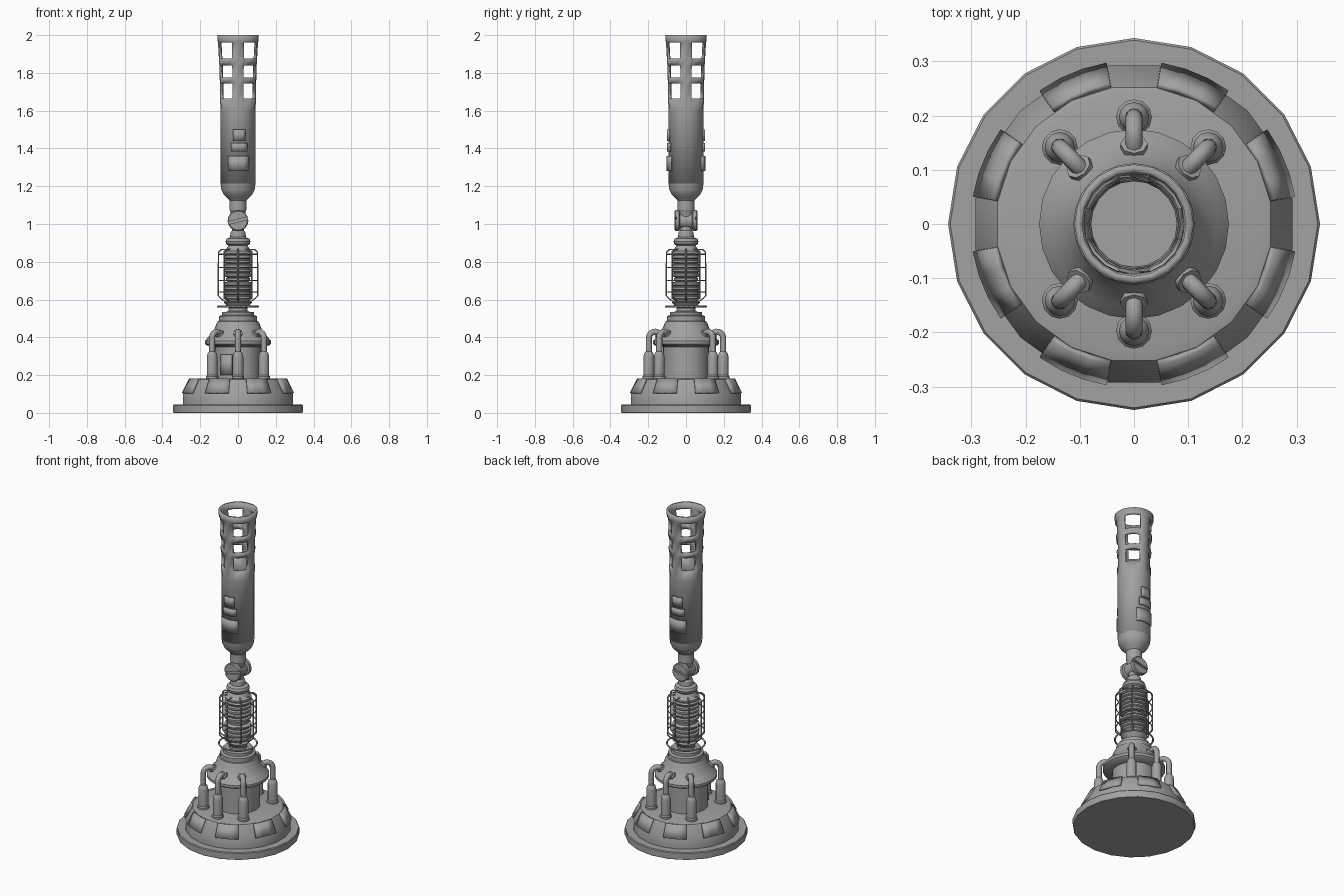
import bpy, bmesh
from math import sin, cos, pi, radians
from mathutils import Vector

cube = bpy.data.objects.get("Cube")
if cube:
    bpy.data.objects.remove(cube)

metal = bpy.data.materials.new("grey_metal")
metal.use_nodes = True
GREY = (0.36, 0.36, 0.36, 1)
metal.diffuse_color = GREY
metal.node_tree.nodes["Principled BSDF"].inputs["Base Color"].default_value = GREY


def finish(ob, angle=30):
    ob.data.materials.clear()
    ob.data.materials.append(metal)
    bpy.ops.object.select_all(action='DESELECT')
    ob.select_set(True)
    bpy.context.view_layer.objects.active = ob
    bpy.ops.object.shade_smooth_by_angle(angle=radians(angle))
    return ob


def patch(name, angles, levels, thickness=0, outward=False, skip=None):
    """Wrap a profile of (radius, z) levels around z through the given angles."""
    bm = bmesh.new()
    grid = [[bm.verts.new((r * cos(radians(a)), r * sin(radians(a)), z))
             for r, z in levels] for a in angles]
    for i in range(len(angles) - 1):
        for j in range(len(levels) - 1):
            if not (skip and skip(i, j)):
                bm.faces.new((grid[i][j], grid[i + 1][j], grid[i + 1][j + 1], grid[i][j + 1]))
    bmesh.ops.remove_doubles(bm, verts=bm.verts, dist=1e-5)
    me = bpy.data.meshes.new(name)
    bm.to_mesh(me)
    bm.free()
    ob = bpy.data.objects.new(name, me)
    bpy.context.collection.objects.link(ob)
    if thickness:
        mod = ob.modifiers.new("thickness", 'SOLIDIFY')
        mod.thickness = thickness
        mod.offset = 1 if outward else -1
    return finish(ob)


def arc(start, end, steps):
    return [start + (end - start) * i / steps for i in range(steps + 1)]


def revolve(name, levels, sides=20, turn=0):
    closed = [(0, levels[0][1])] + levels + [(0, levels[-1][1])]
    return patch(name, arc(turn, turn + 360, sides), closed)


def tube(name, points, radius, sides=2):
    cu = bpy.data.curves.new(name, 'CURVE')
    cu.dimensions = '3D'
    cu.bevel_depth = radius
    cu.bevel_resolution = sides
    cu.use_fill_caps = True
    sp = cu.splines.new('POLY')
    sp.points.add(len(points) - 1)
    for p, co in zip(sp.points, points):
        p.co = (*co, 1)
    ob = bpy.data.objects.new(name, cu)
    bpy.context.collection.objects.link(ob)
    bpy.ops.object.select_all(action='DESELECT')
    ob.select_set(True)
    bpy.context.view_layer.objects.active = ob
    bpy.ops.object.convert(target='MESH')
    return finish(bpy.context.object, 50)


def ring(name, z, radius, thick):
    bpy.ops.mesh.primitive_torus_add(major_radius=radius, minor_radius=thick, location=(0, 0, z),
                                     major_segments=24, minor_segments=6)
    bpy.context.object.name = name
    return finish(bpy.context.object, 70)


# Stepped foot
revolve("foot_disc", [(0.34, 0), (0.343, 0.005), (0.343, 0.04), (0.339, 0.045)])
revolve("foot_tier", [(0.296, 0.045), (0.296, 0.1), (0.255, 0.178), (0.238, 0.182)], 20, 9)
for k in range(8):
    mid = 22.5 + 45 * k
    patch("foot_plate", arc(mid - 13, mid + 13, 3),
          [(0.291, 0.102), (0.253, 0.176)], 0.012, True)

# Central body with a flanged dome and collar
revolve("central_body", [(0.122, 0.18), (0.122, 0.35), (0.165, 0.357), (0.175, 0.365),
                         (0.175, 0.38), (0.155, 0.405), (0.13, 0.43), (0.115, 0.47),
                         (0.107, 0.485), (0.1, 0.487), (0.1, 0.512), (0.085, 0.518),
                         (0.085, 0.535)], 24)
patch("body_hatch", arc(225, 256, 3), [(0.122, 0.2), (0.122, 0.31)], 0.008, True)

# Canisters with elbow pipes into the dome
for ang in (90, 46, 134, 270, 226, 314):
    d = Vector((cos(radians(ang)), sin(radians(ang)), 0))
    can = revolve("canister", [(0.033, 0.18), (0.033, 0.193), (0.028, 0.2), (0.028, 0.298),
                               (0.024, 0.315), (0.016, 0.325), (0.016, 0.335)], 12)
    can.location = d * 0.197
    path = [d * 0.197 + Vector((0, 0, z)) for z in (0.32, 0.395)]
    for t in arc(0, 90, 5)[1:]:
        path.append(d * (0.162 + 0.035 * cos(radians(t)))
                    + Vector((0, 0, 0.395 + 0.035 * sin(radians(t)))))
    path += [d * 0.145 + Vector((0, 0, 0.424)), d * 0.125 + Vector((0, 0, 0.408))]
    tube("elbow_pipe", path, 0.016)
    tube("pipe_socket", [d * 0.148 + Vector((0, 0, 0.425)), d * 0.137 + Vector((0, 0, 0.414))], 0.025)

# Ribbed core
core = [(0.075, 0.53), (0.05, 0.54), (0.05, 0.555), (0.075, 0.585), (0.06, 0.59)]
for k in range(11):
    z = 0.6 + 0.024 * k
    r = 0.064 if k == 4 else 0.076
    core += [(r - 0.01, z), (r, z + 0.005), (r, z + 0.016), (r - 0.01, z + 0.021)]
core += [(0.06, 0.87), (0.05, 0.885), (0.062, 0.893), (0.066, 0.908), (0.06, 0.922),
         (0.042, 0.93), (0.04, 0.955), (0.032, 0.965), (0.03, 1.0)]
revolve("ribbed_core", core, 20)

# Wire cage around the core
for k in range(8):
    a = pi / 4 * k
    tube("cage_wire", [(r * cos(a), r * sin(a), z) for r, z in
                       ((0.055, 0.866), (0.09, 0.864), (0.104, 0.85), (0.104, 0.62),
                        (0.09, 0.605), (0.06, 0.585))], 0.004, 1)
for z in (0.64, 0.7, 0.77, 0.84):
    ring("cage_ring", z, 0.102, 0.0035)
ring("lower_ring", 0.563, 0.107, 0.005)

# Pivot joint with slotted heads
pivot = revolve("pivot_barrel", [(0.05, -0.06), (0.055, -0.055), (0.055, -0.036), (0.043, -0.032),
                                 (0.043, 0.032), (0.055, 0.036), (0.055, 0.055), (0.05, 0.06)], 16)
pivot.rotation_euler = (pi / 2, 0, 0)
pivot.location = (0, 0, 1.018)
for s in (-1, 1):
    bpy.ops.mesh.primitive_cube_add(size=1, location=(0, 0.06 * s, 1.018), rotation=(0, radians(-14), 0))
    slot = bpy.context.object
    slot.name = "slot_cutter"
    slot.scale = (0.2, 0.02, 0.014)
    slot.hide_render = True
    mod = pivot.modifiers.new("slot", 'BOOLEAN')
    mod.operation = 'DIFFERENCE'
    mod.object = slot
    bpy.context.view_layer.objects.active = pivot
    bpy.ops.object.modifier_apply(modifier=mod.name)
    bpy.data.objects.remove(slot)

# Neck and bowl
revolve("neck_bowl", [(0.036, 1.03), (0.042, 1.07), (0.045, 1.075), (0.045, 1.125), (0.053, 1.135),
                      (0.075, 1.155), (0.088, 1.18), (0.093, 1.22)], 20)

# Flared sleeve with four columns of open windows
sleeve = [(0.093, 1.215), (0.093, 1.6), (0.095, 1.665), (0.096, 1.745), (0.097, 1.775),
          (0.099, 1.84), (0.101, 1.875), (0.106, 1.96), (0.108, 1.97), (0.11, 2.0)]
patch("window_sleeve", arc(0, 360, 20), sleeve, 0.014,
      skip=lambda i, j: i % 5 in (1, 2, 3) and j in (2, 4, 6))

# Raised panels on the front and back of the sleeve
for side in (90, 270):
    for half, z0, z1, shift in ((19, 1.44, 1.5, 4), (26, 1.385, 1.43, 4), (34, 1.28, 1.36, 2)):
        patch("sleeve_panel", arc(side + shift - half, side + shift + half, 4),
              [(0.093, z0), (0.093, z1)], 0.009, True)
